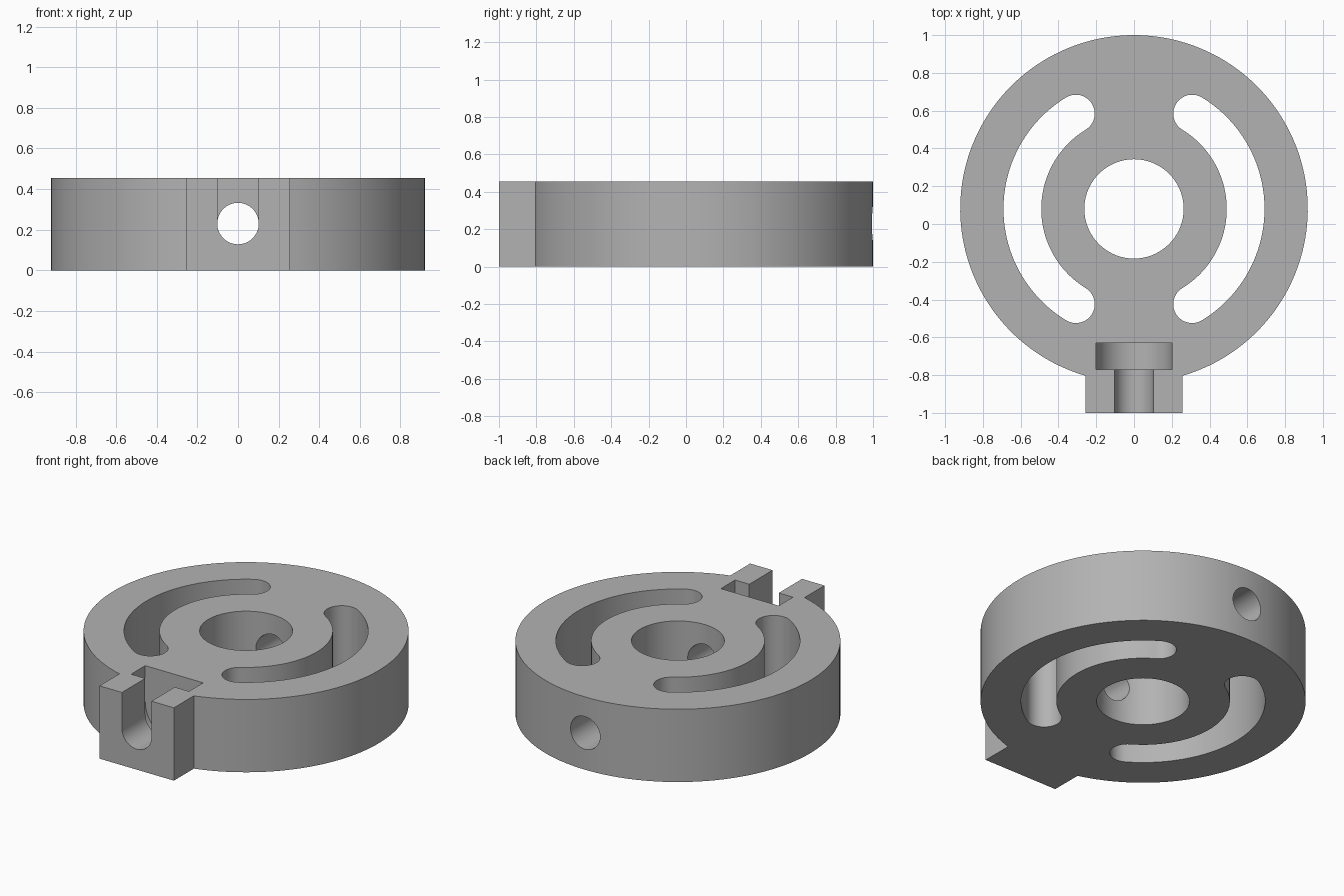
import bpy, bmesh
from math import sin, cos, pi, asin, radians
from mathutils import Vector

if "Cube" in bpy.data.objects:
    bpy.data.objects.remove(bpy.data.objects["Cube"])

CY, R, H = 0.08, 0.92, 0.455          # disc centre, radius, height
BOSS, HOLE_Z, HOLE_R = 0.257, 0.23, 0.102

grey = bpy.data.materials.new("plain_grey")
grey.use_nodes = True
colour = (0.45, 0.45, 0.45, 1)
grey.diffuse_color = colour
grey.node_tree.nodes["Principled BSDF"].inputs["Base Color"].default_value = colour


def arc(cx, cy, r, a0, a1, n):
    return [(cx + r * cos(a0 + (a1 - a0) * i / n),
             cy + r * sin(a0 + (a1 - a0) * i / n)) for i in range(n + 1)]


def prism(name, points, start, end, along_y=False):
    """Extrude a closed outline along z, or along y for an x-z outline."""
    bm = bmesh.new()
    place = (lambda p: (p[0], start, p[1])) if along_y else (lambda p: (p[0], p[1], start))
    face = bm.faces.new([bm.verts.new(place(p)) for p in points])
    out = bmesh.ops.extrude_face_region(bm, geom=[face])
    depth = end - start
    bmesh.ops.translate(bm, vec=Vector((0, depth, 0) if along_y else (0, 0, depth)),
                        verts=[v for v in out["geom"] if isinstance(v, bmesh.types.BMVert)])
    bmesh.ops.recalc_face_normals(bm, faces=bm.faces)
    mesh = bpy.data.meshes.new(name)
    bm.to_mesh(mesh)
    bm.free()
    mesh.materials.append(grey)
    obj = bpy.data.objects.new(name, mesh)
    bpy.context.collection.objects.link(obj)
    return obj


def u_shape(r):
    """Round-bottomed outline, open through the top."""
    return arc(0, HOLE_Z, r, pi, 2 * pi, 32) + [(r, H + 0.1), (-r, H + 0.1)]


def curved_slot(side):
    """Arc slot with rounded ends around the disc centre."""
    mid, half, span = 0.591, 0.1, radians(58.6)
    ex, ey = mid * cos(span), mid * sin(span)
    pts = arc(0, 0, mid + half, -span, span, 56)
    pts += arc(ex, ey, half, span, span + pi, 20)[1:-1]
    pts += arc(0, 0, mid - half, span, -span, 56)
    pts += arc(ex, -ey, half, pi - span, 2 * pi - span, 20)[1:-1]
    return [(side * x, y + CY) for x, y in pts]


# Disc outline running into the square front boss
lap = asin(BOSS / R)
outline = arc(0, CY, R, -pi / 2 + lap, 1.5 * pi - lap, 144) + [(-BOSS, -1), (BOSS, -1)]
body = prism("slotted_clamp_disc", outline, 0, H)

# Openings
cutters = [
    prism("centre_bore", arc(0, CY, 0.263, 0, 2 * pi, 72)[:-1], -0.1, H + 0.1),
    prism("left_slot", curved_slot(1), -0.1, H + 0.1),
    prism("right_slot", curved_slot(-1), -0.1, H + 0.1),
    prism("head_pocket", u_shape(0.2), -0.77, -0.63, True),
    prism("shank_channel", u_shape(HOLE_R), -1.1, -0.7, True),
    prism("cross_hole", arc(0, HOLE_Z, HOLE_R, 0, 2 * pi, 64)[:-1], -0.69, 1.1, True),
]
for cutter in cutters:
    cutter.hide_render = True
    mod = body.modifiers.new(cutter.name, "BOOLEAN")
    mod.operation, mod.solver, mod.object = "DIFFERENCE", "EXACT", cutter

# Bake the cuts and remove the helpers
bpy.context.view_layer.update()
baked = bpy.data.meshes.new_from_object(
    body.evaluated_get(bpy.context.evaluated_depsgraph_get()))
body.modifiers.clear()
body.data = baked
for cutter in cutters:
    bpy.data.objects.remove(cutter)

# Smooth round walls, crisp rims
bpy.ops.object.select_all(action="DESELECT")
body.select_set(True)
bpy.context.view_layer.objects.active = body
bpy.ops.object.shade_smooth_by_angle(angle=radians(30))
